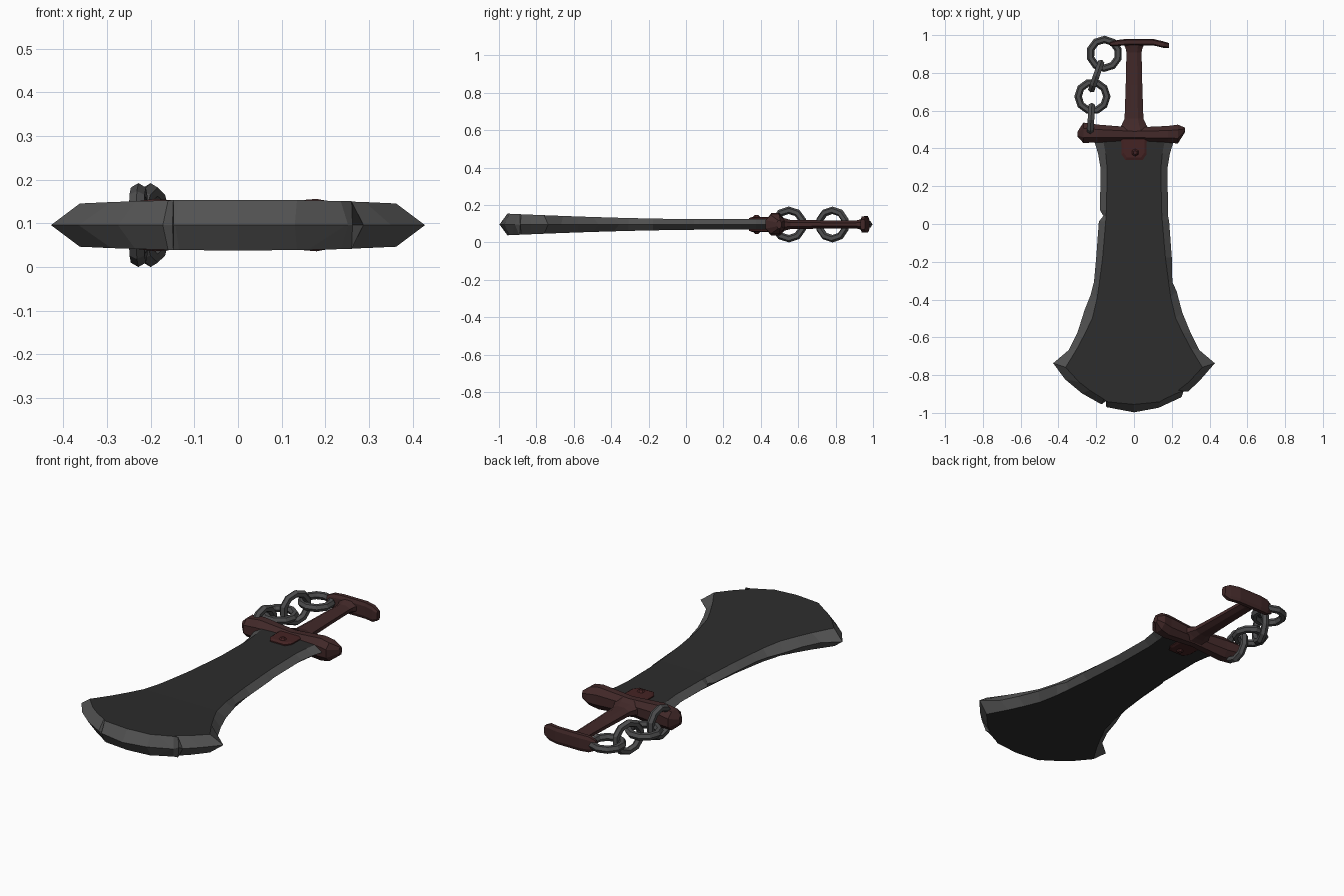
import bpy, bmesh, math
from mathutils import Matrix, Vector

if "Cube" in bpy.data.objects:
    bpy.data.objects.remove(bpy.data.objects["Cube"])

ZC = 0.1  # mid plane height


def material(name, rgb):
    m = bpy.data.materials.new(name)
    m.diffuse_color = (*rgb, 1)
    m.use_nodes = True
    m.node_tree.nodes["Principled BSDF"].inputs["Base Color"].default_value = m.diffuse_color
    return m


DARK = material("dark steel", (0.026, 0.026, 0.026))
EDGE = material("ground steel edge", (0.085, 0.085, 0.085))
CHAIN = material("chain iron", (0.075, 0.075, 0.077))
WOOD = material("red brown grip", (0.055, 0.022, 0.022))
PAD = material("dark red pad", (0.060, 0.017, 0.017))


def finish(name, bm, *mats):
    bmesh.ops.recalc_face_normals(bm, faces=bm.faces)
    me = bpy.data.meshes.new(name)
    bm.to_mesh(me)
    bm.free()
    ob = bpy.data.objects.new(name, me)
    bpy.context.collection.objects.link(ob)
    for m in mats:
        me.materials.append(m)
    return ob


def loft(name, rings, mat):
    """Skin a list of equal-length point rings and cap both ends."""
    bm = bmesh.new()
    loops = [[bm.verts.new(p) for p in r] for r in rings]
    n = len(loops[0])
    for a, b in zip(loops, loops[1:]):
        for i in range(n):
            j = (i + 1) % n
            bm.faces.new((a[i], a[j], b[j], b[i]))
    bm.faces.new(loops[0])
    bm.faces.new(loops[-1])
    return finish(name, bm, mat)


# ---- Blade: (outer x, outer y, inner x, inner y) from the guard to the tip
side = [
    (.215, .46, .165, .46), (.190, .38, .150, .38), (.177, .30, .142, .30),
    (.180, .08, .146, .08), (.180, .05, .148, .05), (.186, .02, .150, .02),
    (.200, -.17, .166, -.17), (.212, -.30, .183, -.30), (.230, -.37, .194, -.38),
    (.255, -.46, .220, -.49), (.300, -.57, .258, -.57), (.345, -.66, .300, -.65),
    (.428, -.73, .362, -.752), (.365, -.815, .290, -.83), (.275, -.89, .235, -.873),
    (.160, -.952, .160, -.92), (.145, -.962, .135, -.935),
]
# nicks in the cutting edge, by row
nicks = {
    -1: {4: (.162, .05), 9: (.262, -.45), 15: (.172, -.948), 16: (.143, -.963)},
    1: {7: (.203, -.30), 8: (.226, -.35), 13: (.350, -.82), 14: (.287, -.88),
        15: (.247, -.912), 16: (.130, -.966)},
}
# chipped corner where the edge is broken through to the flat
chips = {-1: (15, (.150, -.928)), 1: (14, (.262, -.880))}


def half_thickness(y):
    t = max(0.0, (0.1 - y) / 1.05)
    return 0.028 + 0.030 * t ** 1.6


def half_loop(s):
    pts = []
    for i, (ox, oy, ix, iy) in enumerate(side):
        ox, oy = nicks[s].get(i, (ox, oy))
        pts.append((s * ox, oy, s * ix, iy))
        if chips[s][0] == i:
            cx, cy = chips[s][1]
            pts.append((s * cx, cy, s * (cx - .002), cy - .002 if s < 0 else cy))
            if s > 0:
                pts.append((s * .252, -.908, s * .235, -.885))
            else:
                pts.append((s * .147, -.960, s * .148, -.930))
    return pts


left, right = half_loop(-1), half_loop(1)
loop = left + [(0, -.99, 0, -.948)] + right[::-1]
bm = bmesh.new()
outer = [bm.verts.new((p[0], p[1], ZC)) for p in loop]
n = len(loop)
for s in (-1, 1):
    inner = [bm.verts.new((p[2], p[3], ZC + s * half_thickness(p[3]))) for p in loop]
    for i in range(n - 1):
        f = bm.faces.new((outer[i], outer[i + 1], inner[i + 1], inner[i]))
        f.material_index = 1
    for i in range(n // 2 - 1):
        bm.faces.new((inner[i], inner[i + 1], inner[n - 2 - i], inner[n - 1 - i]))
    m = n // 2
    bm.faces.new((inner[m - 1], inner[m], inner[m + 1]))
    bm.faces.new((outer[0], inner[0], inner[-1], outer[-1]))
finish("blade", bm, DARK, EDGE)


# ---- Bars lofted along x: rows of (x, centre y, half depth, half height)
def bar(name, rows, mat, flat=0.45):
    rings = []
    for x, y, d, h in rows:
        corners = [(-1, -flat), (-1, flat), (-flat, 1), (flat, 1),
                   (1, flat), (1, -flat), (flat, -1), (-flat, -1)]
        rings.append([(x, y + d * a, ZC + h * b) for a, b in corners])
    return loft(name, rings, mat)


bar("guard", [(-.300, .482, .012, .022), (-.268, .490, .054, .050),
              (-.190, .486, .047, .060), (0, .481, .037, .045),
              (.180, .482, .044, .060), (.232, .483, .050, .050),
              (.270, .505, .012, .022)], WOOD)
bar("pommel", [(-.126, .960, .010, .026), (-.090, .965, .016, .042),
               (-.040, .970, .017, .044), (.100, .970, .017, .044),
               (.155, .957, .017, .042), (.185, .952, .013, .026)], WOOD, 0.6)

# ---- Grip lofted along y: (y, half width, half height)
grip = [(.505, .082, .044), (.530, .066, .034), (.565, .050, .025), (.74, .044, .022),
        (.915, .040, .021), (.935, .044, .026), (.965, .058, .034)]
rings = []
for y, w, h in grip:
    angles = [math.tau * (k + .5) / 8 for k in range(8)]
    rings.append([(w * 1.08 * math.cos(a), y, ZC + h * 1.08 * math.sin(a)) for a in angles])
loft("grip", rings, WOOD)

# ---- Fastening pads and rivets on both flats
for s, label in ((1, "upper"), (-1, "lower")):
    shape = [(-.068, .46), (-.066, .375), (-.045, .345), (.045, .345), (.066, .375), (.068, .46)]
    levels = []
    for k, z in ((1, .020), (1, .034), (.84, .040)):
        levels.append([(x * k, .44 + (y - .44) * k, ZC + s * z) for x, y in shape])
    loft(label + "_pad", levels, PAD)
    bm = bmesh.new()
    bmesh.ops.create_cone(bm, cap_ends=True, segments=6, radius1=.024, radius2=.010,
                          depth=.014, matrix=Matrix.Translation((.006, .385, ZC + s * .043))
                          @ Matrix.Rotation(0 if s > 0 else math.pi, 4, 'X'))
    finish(label + "_rivet", bm, PAD)


# ---- Chain links
def link(name, x, y, upright, turn, big=.076, small=.020, seg=10, sides=6):
    rot = Matrix.Rotation(turn, 4, 'Z')
    if upright:
        rot = rot @ Matrix.Rotation(math.pi / 2, 4, 'Y')
    mat = Matrix.Translation((x, y, ZC)) @ rot
    bm = bmesh.new()
    grid = []
    for i in range(seg):
        a = math.tau * i / seg
        row = []
        for j in range(sides):
            b = math.tau * j / sides
            r = big + small * math.cos(b)
            row.append(bm.verts.new(mat @ Vector((r * math.cos(a), r * math.sin(a), small * math.sin(b)))))
        grid.append(row)
    for i in range(seg):
        p, q = grid[i], grid[(i + 1) % seg]
        for j in range(sides):
            k = (j + 1) % sides
            bm.faces.new((p[j], q[j], q[k], p[k]))
    finish(name, bm, CHAIN)


link("chain_link_1", -.228, .557, True, -.06)
link("chain_link_2", -.220, .682, False, 0.0)
link("chain_link_3", -.200, .790, True, -.34)
link("chain_link_4", -.157, .908, False, 0.3)

# ---- Rest the lowest link on the ground and keep the sword centred in depth
bpy.context.view_layer.update()
pts = [o.matrix_world @ v.co for o in bpy.data.objects for v in o.data.vertices]
low = min(p.z for p in pts)
mid = (min(p.y for p in pts) + max(p.y for p in pts)) / 2
for o in bpy.data.objects:
    o.data.transform(Matrix.Translation((0, -mid, -low)))
